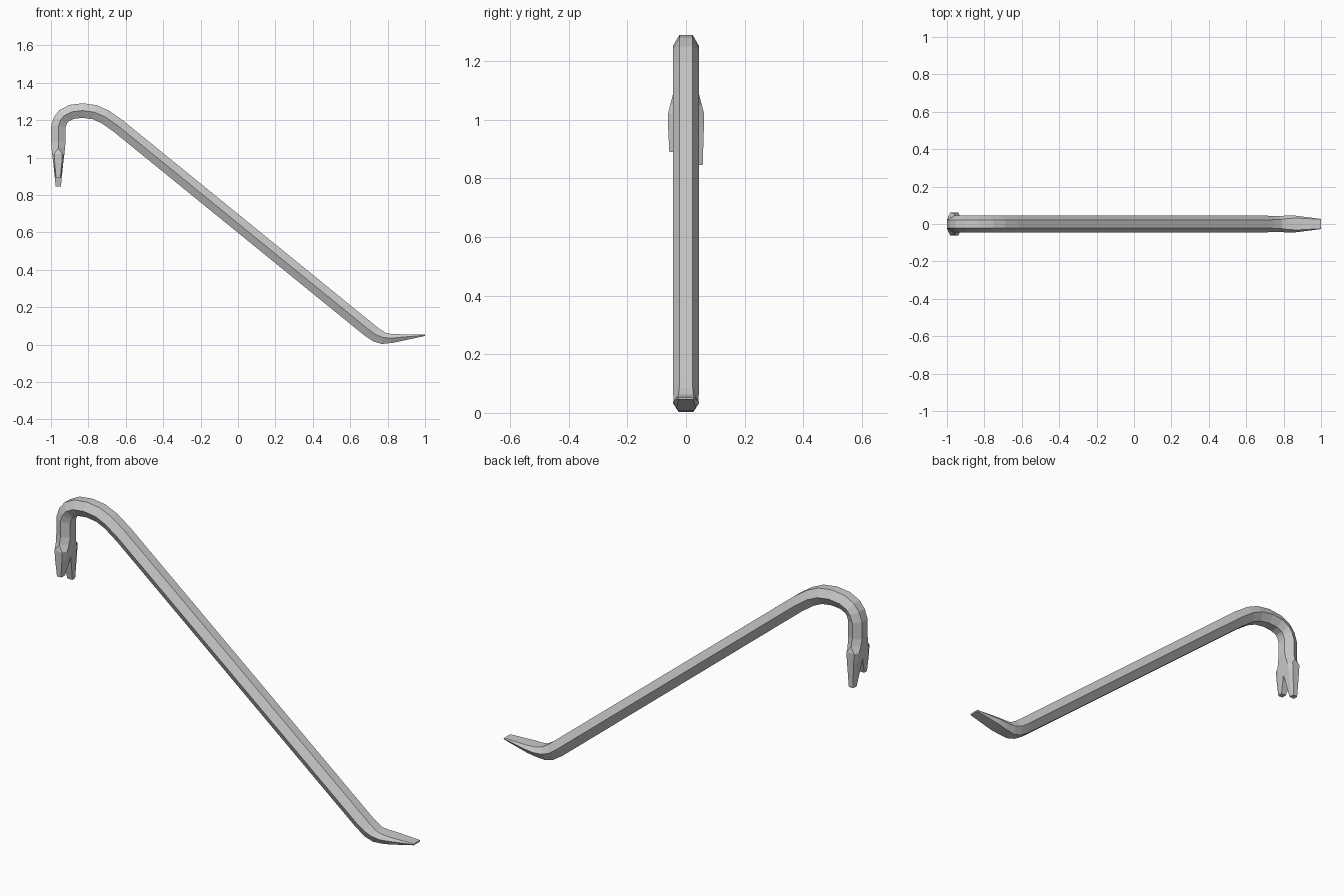
import bpy, bmesh
from mathutils import Vector

if "Cube" in bpy.data.objects:
    bpy.data.objects.remove(bpy.data.objects["Cube"])


def finish(name, bm):
    bmesh.ops.remove_doubles(bm, verts=bm.verts, dist=0.0005)
    bmesh.ops.recalc_face_normals(bm, faces=bm.faces)
    mesh = bpy.data.meshes.new(name)
    bm.to_mesh(mesh)
    bm.free()
    obj = bpy.data.objects.new(name, mesh)
    bpy.context.collection.objects.link(obj)
    return obj


def hex_ring(bm, top, mid, low, w, f):
    # Six points: flat top, pointed sides, flat underside
    pts = [(top, -f), (top, f), (mid, w), (low, f), (low, -f), (mid, -w)]
    return [bm.verts.new((p[0], y, p[1])) for p, y in pts]


# Hexagonal bar: hook and shaft follow one centre line
HALF, WIDE, FLAT = 0.039, 0.045, 0.0225
path = [Vector(p) for p in [
    (-0.961, 1.085), (-0.961, 1.165), (-0.949, 1.20), (-0.93, 1.224),
    (-0.89, 1.244), (-0.83, 1.251), (-0.765, 1.242), (-0.71, 1.217),
    (-0.64, 1.168), (0.70, 0.079)]]
sections = []
for i, p in enumerate(path):
    a = (p - path[max(i - 1, 0)]).normalized()
    b = (path[min(i + 1, len(path) - 1)] - p).normalized()
    t = (a + b).normalized()
    n = Vector((-t.y, t.x)) * HALF
    sections.append((p + n, p, p - n, WIDE, FLAT))

# Bent foot tapering to a chisel blade: top, side, underside, half widths
sections += [
    ((0.755, 0.085), (0.735, 0.054), (0.725, 0.016), 0.043, 0.023),
    ((0.79, 0.063), (0.775, 0.038), (0.77, 0.003), 0.043, 0.025),
    ((0.82, 0.057), (0.825, 0.034), (0.825, 0.009), 0.045, 0.029),
    ((0.87, 0.055), (0.87, 0.039), (0.87, 0.018), 0.044, 0.032),
    ((1.0, 0.053), (1.0, 0.050), (1.0, 0.046), 0.027, 0.025)]

bm = bmesh.new()
rings = [hex_ring(bm, *s) for s in sections]
for r, s in zip(rings, rings[1:]):
    for k in range(6):
        j = (k + 1) % 6
        bm.faces.new((r[k], r[j], s[j], s[k]))
bm.faces.new(rings[-1])
finish("bar", bm)

# Forked claw: each prong is half of the hexagon, flared then tapered
bm = bmesh.new()
CX = -0.961
for side, tip_z in ((-1, 0.89), (1, 0.845)):
    # z, half thickness, half side facet, inner y, flat y, outer y
    levels = [(1.085, 0.039, 0.0, 0.0, 0.0225, 0.045),
              (1.05, 0.036, 0.0, 0.0, 0.029, 0.054),
              (1.02, 0.033, 0.021, 0.0, 0.038, 0.062),
              (0.975, 0.027, 0.019, 0.0, 0.042, 0.061),
              (tip_z, 0.014, 0.011, 0.030, 0.045, 0.057)]
    chains = []
    for z, h, s, y0, y1, y2 in levels:
        pts = [(-h, y0), (-h, y1), (-s, y2), (s, y2), (h, y1), (h, y0)]
        chains.append([bm.verts.new((CX + x, side * y, z)) for x, y in pts])
    for r, s in zip(chains, chains[1:]):
        for k in range(5):
            bm.faces.new((r[k], r[k + 1], s[k + 1], s[k]))
    bm.faces.new((chains[-2][5], chains[-2][0], chains[-1][0], chains[-1][5]))
    bm.faces.new(chains[-1])
bmesh.ops.dissolve_degenerate(bm, dist=0.0005, edges=bm.edges)
finish("claw", bm)
